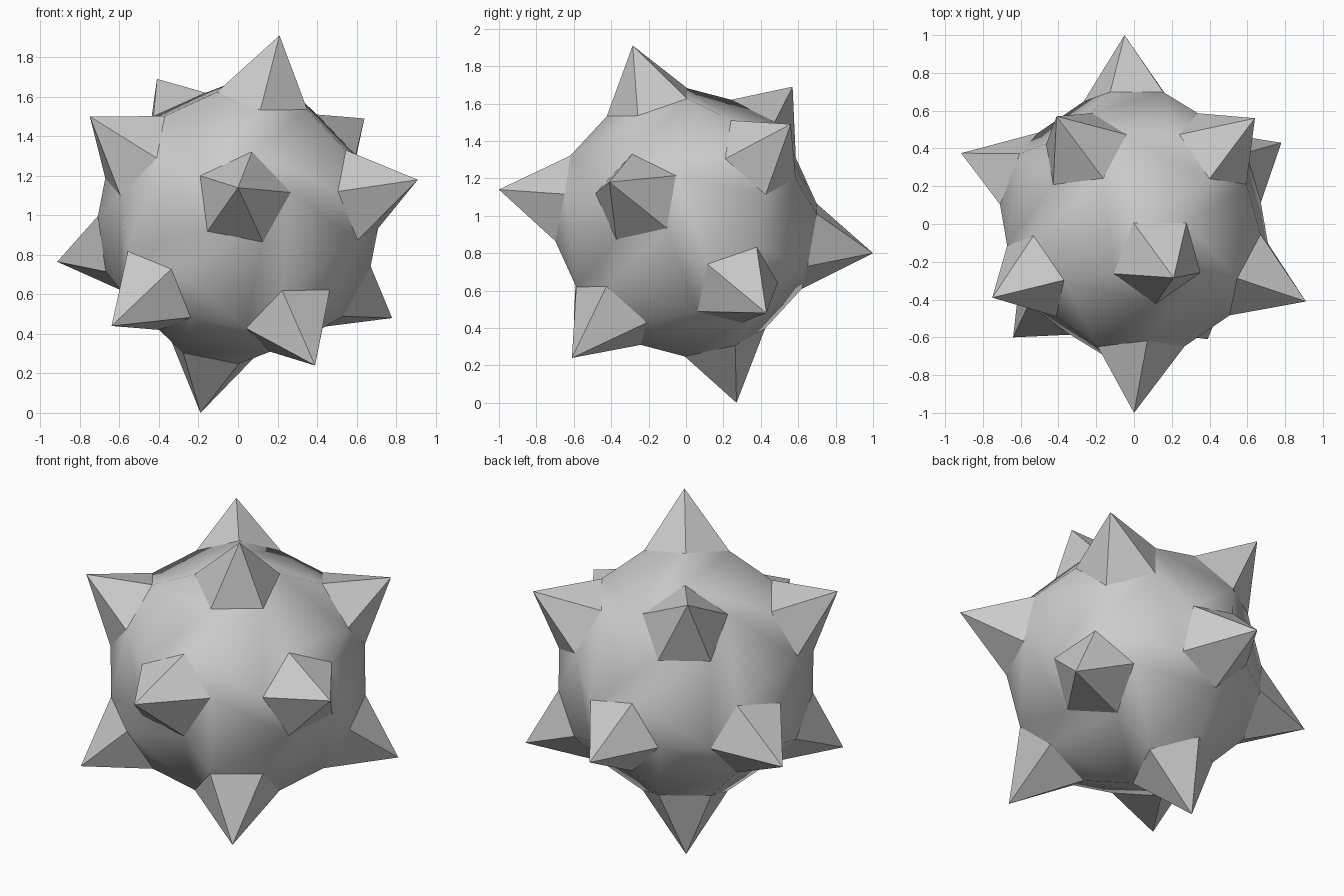
import bpy, math
from itertools import combinations
from mathutils import Vector

if "Cube" in bpy.data.objects:
    bpy.data.objects.remove(bpy.data.objects["Cube"])

CENTRE = Vector((0, 0, 0.965))
RADIUS = 0.717

# Spike tips: six, followed by their opposite partners
TIPS = [Vector(t) for t in (
    (0.21, -0.285, 1.91), (0.0, -1.0, 1.14), (0.91, -0.41, 1.18),
    (-0.75, -0.39, 1.50), (-0.64, -0.60, 0.44), (0.39, -0.61, 0.24),
    (-0.19, 0.27, 0.0), (-0.05, 1.0, 0.80), (-0.915, 0.375, 0.765),
    (0.78, 0.43, 0.48), (0.64, 0.56, 1.49), (-0.41, 0.57, 1.69))]

# Regular icosahedron axes fitted to the tips
half = [(TIPS[i] - TIPS[i + 6]).normalized() for i in range(6)]
fit = []
for i, a in enumerate(half):
    v = a.copy()
    for j, b in enumerate(half):
        if j != i:
            v += b * math.copysign(1 / math.sqrt(5), a.dot(b))
    fit.append(v.normalized())
AXES = fit + [-a for a in fit]


def adjacent(i, j):
    return i != j and AXES[i].dot(AXES[j]) > 0.25


def corner(i, j):
    return CENTRE + (2 * AXES[i] + AXES[j]).normalized() * RADIUS


def make(name, verts, faces, smooth):
    me = bpy.data.meshes.new(name)
    me.from_pydata([tuple(v) for v in verts], [], faces)
    for p in me.polygons:
        p.use_smooth = smooth
    me.update()
    ob = bpy.data.objects.new(name, me)
    bpy.context.collection.objects.link(ob)
    return ob


# Body: hexagons of a truncated icosahedron, smooth shaded
keys = [(i, j) for i in range(12) for j in range(12) if adjacent(i, j)]
index = {k: n for n, k in enumerate(keys)}
hexes = []
for a, b, c in combinations(range(12), 3):
    if adjacent(a, b) and adjacent(b, c) and adjacent(a, c):
        if AXES[a].dot(AXES[b].cross(AXES[c])) < 0:
            b, c = c, b
        hexes.append([index[k] for k in ((a, b), (b, a), (b, c),
                                         (c, b), (c, a), (a, c))])
make("ball_body", [corner(*k) for k in keys], hexes, True)

# Spikes: flat five-sided pyramids filling the pentagon openings
for i, tip in enumerate(TIPS):
    axis = AXES[i]
    u = axis.orthogonal().normalized()
    w = axis.cross(u)
    ring = sorted((j for j in range(12) if adjacent(i, j)),
                  key=lambda j: math.atan2(AXES[j].dot(w), AXES[j].dot(u)))
    make("spike_%02d" % (i + 1), [corner(i, j) for j in ring] + [tip],
         [(k, (k + 1) % 5, 5) for k in range(5)], False)
